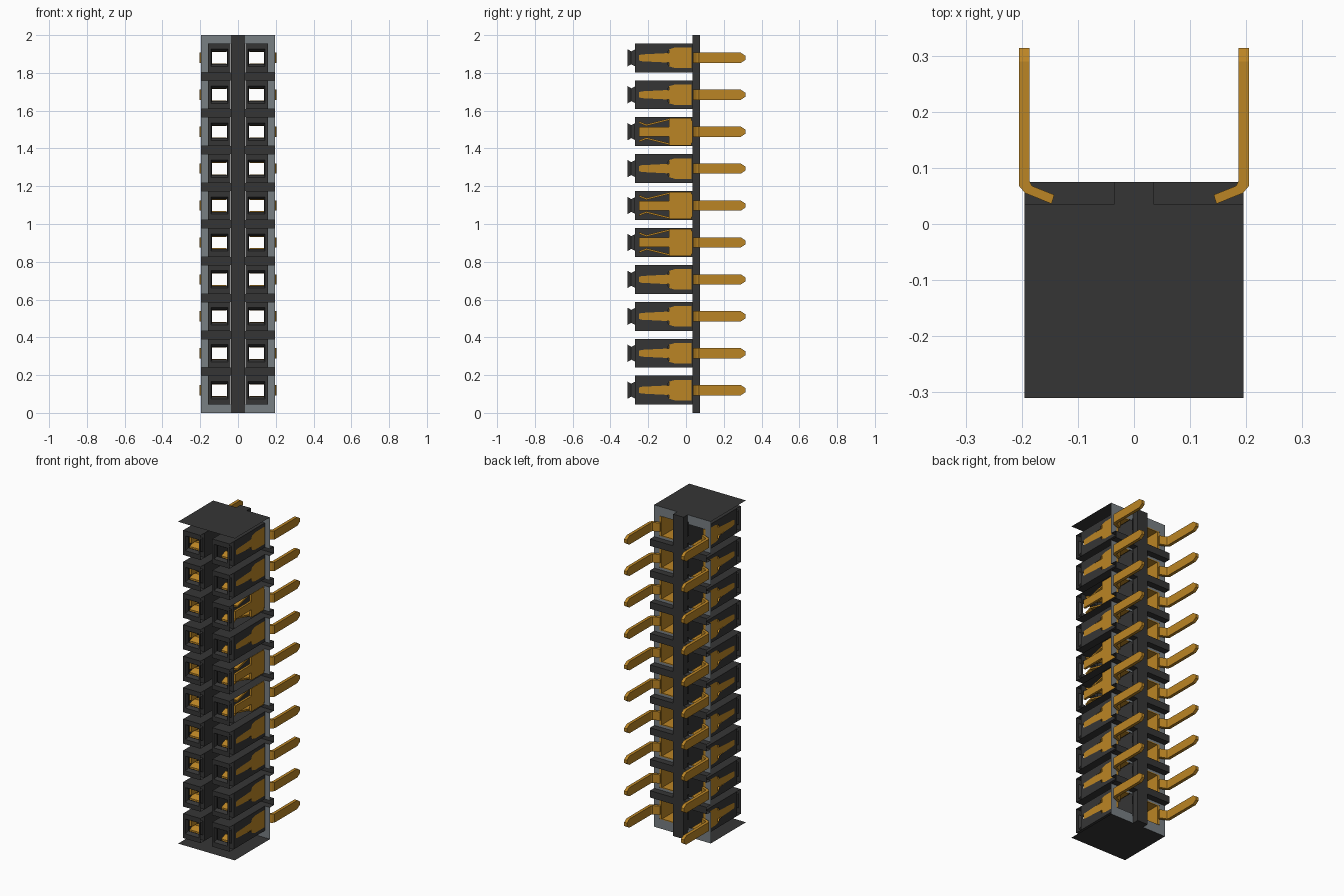
import bpy, bmesh

if "Cube" in bpy.data.objects:
    bpy.data.objects.remove(bpy.data.objects["Cube"])


def material(name, rgb):
    m = bpy.data.materials.new(name)
    m.use_nodes = True
    m.diffuse_color = (*rgb, 1)
    bsdf = next(n for n in m.node_tree.nodes if n.type == 'BSDF_PRINCIPLED')
    bsdf.inputs["Base Color"].default_value = (*rgb, 1)
    return m


BLACK = material("black plastic", (0.036, 0.036, 0.036))
GREY = material("grey plastic", (0.19, 0.215, 0.23))
GOLD = material("gold metal", (0.5, 0.235, 0.018))

ROWS = 10
PITCH = 0.1955
HALF = 0.0765            # half height of a socket
IN, OUT = 0.04, 0.16     # socket sides, from the centre line
MID = 0.098              # socket centre, from the centre line
FRONT, WALL, PLATE, BACK = -0.31, -0.27, 0.035, 0.075
SIDE = 0.195
OPEN_ROWS = (4, 5, 7)    # sockets without outer wall on the +x side


def row_z(i):
    return 1 + (i - (ROWS - 1) / 2) * PITCH


def face(bm, pts):
    bm.faces.new([bm.verts.new(p) for p in pts])


def panel(bm, axis, at, a, b):
    """Flat sheet across one axis; a and b are ranges on the other two."""
    pts = []
    for p, q in ((a[0], b[0]), (a[1], b[0]), (a[1], b[1]), (a[0], b[1])):
        c = [p, q]
        c.insert(axis, at)
        pts.append(c)
    face(bm, pts)


def box(bm, x, y, z):
    for axis, r, a, b in ((0, x, y, z), (1, y, x, z), (2, z, x, y)):
        for at in r:
            panel(bm, axis, at, a, b)


def loft(bm, rings, caps=True):
    """Skin between rings with the same number of points."""
    loops = [[bm.verts.new(p) for p in r] for r in rings]
    n = len(loops[0])
    for a, b in zip(loops, loops[1:]):
        for k in range(n):
            bm.faces.new((a[k], a[(k + 1) % n], b[(k + 1) % n], b[k]))
    if caps:
        bm.faces.new(loops[0])
        bm.faces.new(loops[-1])


def finish(name, bm, mat):
    bmesh.ops.remove_doubles(bm, verts=bm.verts, dist=0.0002)
    bmesh.ops.recalc_face_normals(bm, faces=bm.faces)
    me = bpy.data.meshes.new(name)
    bm.to_mesh(me)
    bm.free()
    me.materials.append(mat)
    ob = bpy.data.objects.new(name, me)
    bpy.context.collection.objects.link(ob)
    return ob


def rect(cx, hx, y, cz, hz):
    return [(cx - hx, y, cz - hz), (cx + hx, y, cz - hz),
            (cx + hx, y, cz + hz), (cx - hx, y, cz + hz)]


def span(s, a, b):
    return sorted((s * a, s * b))


# End sheets
for name, z in (("bottom_sheet", 0), ("top_sheet", 2)):
    bm = bmesh.new()
    panel(bm, 2, z, (-SIDE, SIDE), (FRONT, PLATE))
    finish(name, bm, BLACK)

# Central spine and open-ended ribs between the rows
bm = bmesh.new()
box(bm, (-0.036, 0.036), (PLATE, BACK), (0, 2))
finish("spine", bm, BLACK)
bm = bmesh.new()
for i in range(ROWS - 1):
    z0, z1 = row_z(i) + HALF, row_z(i + 1) - HALF
    for s in (-1, 1):
        x = span(s, 0.036, SIDE)
        panel(bm, 1, BACK, x, (z0, z1))
        for z in (z0, z1):
            panel(bm, 2, z, x, (PLATE, BACK))
finish("ribs", bm, BLACK)

# Grey back plate with a window per socket
bm = bmesh.new()
for s in (-1, 1):
    for i in range(ROWS):
        z = row_z(i)
        panel(bm, 1, PLATE, span(s, 0.157, SIDE), (z - HALF, z + HALF))
        for t in (-1, 1):
            panel(bm, 1, PLATE, span(s, IN, 0.157),
                  sorted((z + t * 0.062, z + t * HALF)))
    for z in ((0, row_z(0) - HALF), (row_z(ROWS - 1) + HALF, 2)):
        panel(bm, 1, PLATE, span(s, 0.036, SIDE), z)
finish("back_plate", bm, GREY)

# Outline of the slot in a socket's outer wall (y, height), upper half
SLOT = [(-0.25, 0), (-0.25, 0.013), (-0.235, 0.018), (-0.1, 0.025),
        (-0.09, 0.045), (-0.06, 0.054), (0.03, 0.054), (0.03, 0)]


def socket(bm, s, i):
    z, cx, hx = row_z(i), s * (IN + OUT) / 2, (OUT - IN) / 2
    # Front wall with flared opening
    loft(bm, [rect(cx, hx, FRONT, z, HALF),
              rect(s * MID, 0.046, FRONT, z, 0.046),
              rect(s * MID, 0.039, -0.29, z, 0.034),
              rect(s * MID, 0.046, WALL, z, 0.044),
              rect(cx, hx, WALL, z, HALF)], caps=False)
    # Floor, roof, inner wall and slotted outer wall
    for t in (-1, 1):
        panel(bm, 2, z + t * HALF, span(s, IN, OUT), (FRONT, PLATE))
        if s < 0 or i not in OPEN_ROWS:
            edge = ([(WALL, 0)] + SLOT
                    + [(PLATE, 0), (PLATE, HALF), (WALL, HALF)])
            face(bm, [(s * OUT, y, z + t * h) for y, h in edge])
    panel(bm, 0, s * IN, (WALL, PLATE), (z - HALF, z + HALF))


def contact(bm, s, z):
    # Base plate and tongue
    box(bm, span(s, 0.143, 0.157), (-0.09, PLATE), (z - 0.06, z + 0.06))
    box(bm, span(s, 0.143, 0.157), (-0.25, -0.09), (z - 0.025, z + 0.025))
    # Upper and lower flaps with bent springs
    x0, x1 = span(s, 0.06, 0.157)
    for t in (-1, 1):
        box(bm, (x0, x1), (-0.09, 0.03),
            sorted((z + t * 0.06, z + t * 0.072)))
        loft(bm, [[(x0, y, z + t * h), (x1 - max(s, 0) * 0.016, y, z + t * h),
                   (x1 - max(s, 0) * 0.016, y, z + t * (h + 0.01)),
                   (x0, y, z + t * (h + 0.01))]
                  for y, h in ((-0.09, 0.06), (-0.13, 0.05), (-0.21, 0.03),
                               (-0.25, 0.046))])


def pin(bm, s, z):
    # Bent tail: inner x, outer x, inner y, outer y, half height
    path = [(0.142, 0.147, 0.052, 0.036, 0.027),
            (0.182, 0.194, 0.068, 0.055, 0.027),
            (0.186, 0.205, 0.076, 0.068, 0.027),
            (0.186, 0.205, 0.29, 0.29, 0.027),
            (0.186, 0.205, 0.314, 0.314, 0.011)]
    loft(bm, [[(s * a, ya, z - h), (s * b, yb, z - h),
               (s * b, yb, z + h), (s * a, ya, z + h)]
              for a, b, ya, yb, h in path])


for s, label in ((1, "left"), (-1, "right")):
    sockets, contacts, pins = bmesh.new(), bmesh.new(), bmesh.new()
    for i in range(ROWS):
        socket(sockets, s, i)
        contact(contacts, s, row_z(i))
        pin(pins, s, row_z(i))
    finish(label + "_sockets", sockets, BLACK)
    finish(label + "_contacts", contacts, GOLD)
    finish(label + "_pins", pins, GOLD)
